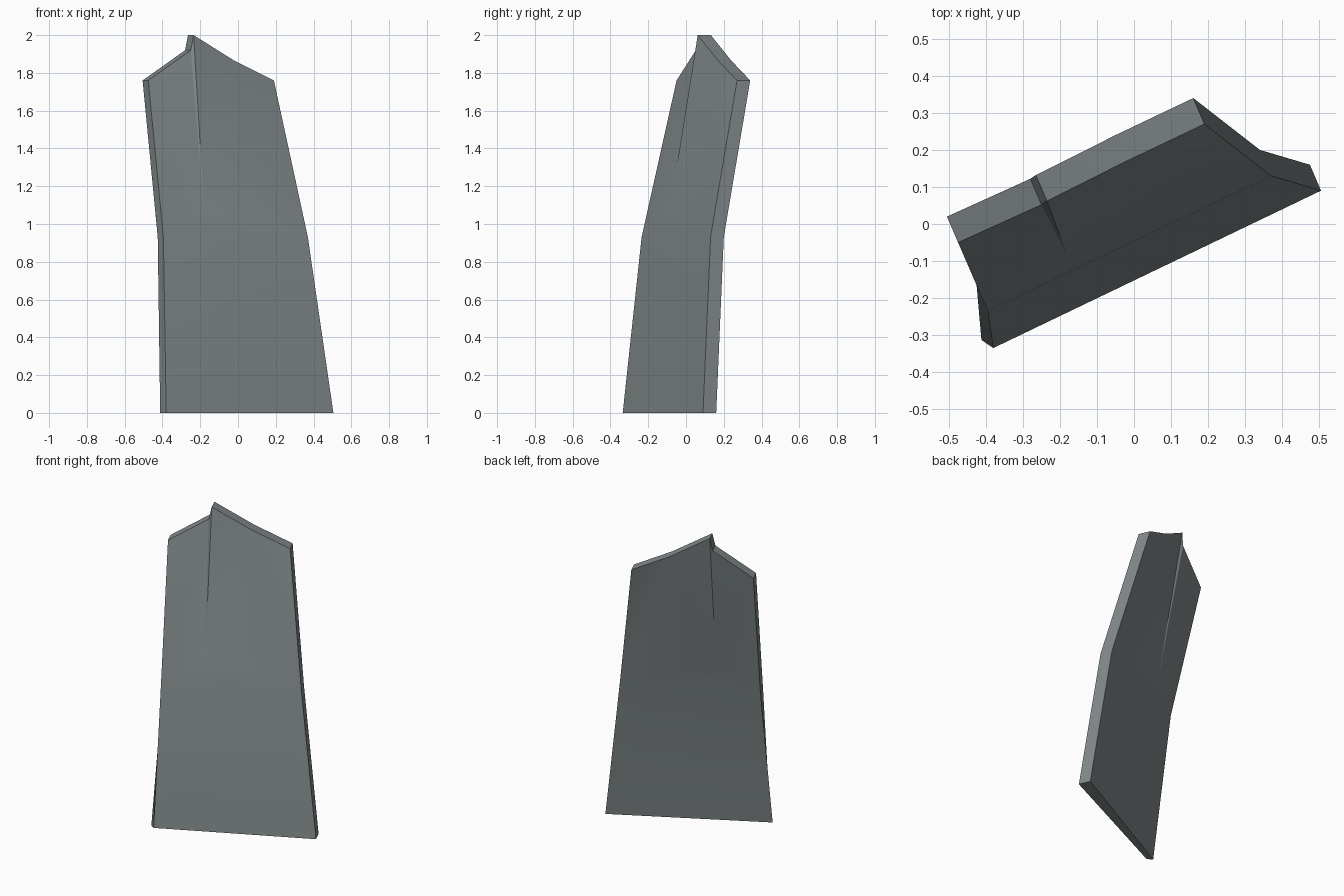
import bpy, bmesh, math
from mathutils import Vector

if "Cube" in bpy.data.objects:
    bpy.data.objects.remove(bpy.data.objects["Cube"])

# Front side of the broken plank: named points
front = {
    "bot_l": (-0.38, -0.335, 0), "bot_r": (0.505, 0.09, 0),
    "mid_l": (-0.395, -0.235, 0.93), "mid_r": (0.37, 0.13, 0.93),
    "top_l": (-0.475, -0.05, 1.76), "top_r": (0.19, 0.27, 1.76),
    "notch": (-0.25, 0.052, 1.92), "peak": (-0.235, 0.062, 2.0),
    "chip": (-0.02, 0.17, 1.865), "tip": (-0.18, -0.085, 1.08),
}
thickness = Vector((-0.03, 0.07, 0))
back = {k: Vector(p) + thickness for k, p in front.items()}
back["bot_l"] = Vector((-0.412, -0.313, 0))  # worn lower corner

# Panels of the broad side, split around the crack
panels = [
    ("bot_l", "bot_r", "mid_r", "mid_l"),
    ("mid_l", "mid_r", "tip"),
    ("mid_l", "tip", "notch", "top_l"),
    ("tip", "peak", "notch"),
    ("tip", "chip", "peak"),
    ("tip", "mid_r", "chip"),
    ("mid_r", "top_r", "chip"),
]
rim = ["bot_l", "bot_r", "mid_r", "top_r", "chip", "peak", "notch", "top_l", "mid_l"]

bm = bmesh.new()
f = {k: bm.verts.new(p) for k, p in front.items()}
b = {k: bm.verts.new(p) for k, p in back.items()}
for p in panels:
    bm.faces.new([f[k] for k in p])
    bm.faces.new([b[k] for k in reversed(p)])
# Edge faces all round the outline
for k, n in zip(rim, rim[1:] + rim[:1]):
    bm.faces.new([f[n], f[k], b[k], b[n]])
bmesh.ops.recalc_face_normals(bm, faces=bm.faces)

mesh = bpy.data.meshes.new("broken_plank")
bm.to_mesh(mesh)
bm.free()
plank = bpy.data.objects.new("broken_plank", mesh)
bpy.context.collection.objects.link(plank)

# Weathered grey colour
mat = bpy.data.materials.new("weathered grey")
mat.diffuse_color = (0.22, 0.25, 0.255, 1)
mat.use_nodes = True
mat.node_tree.nodes["Principled BSDF"].inputs["Base Color"].default_value = mat.diffuse_color
mesh.materials.append(mat)

bpy.context.view_layer.objects.active = plank
plank.select_set(True)
bpy.ops.object.shade_smooth_by_angle(angle=math.radians(30))
